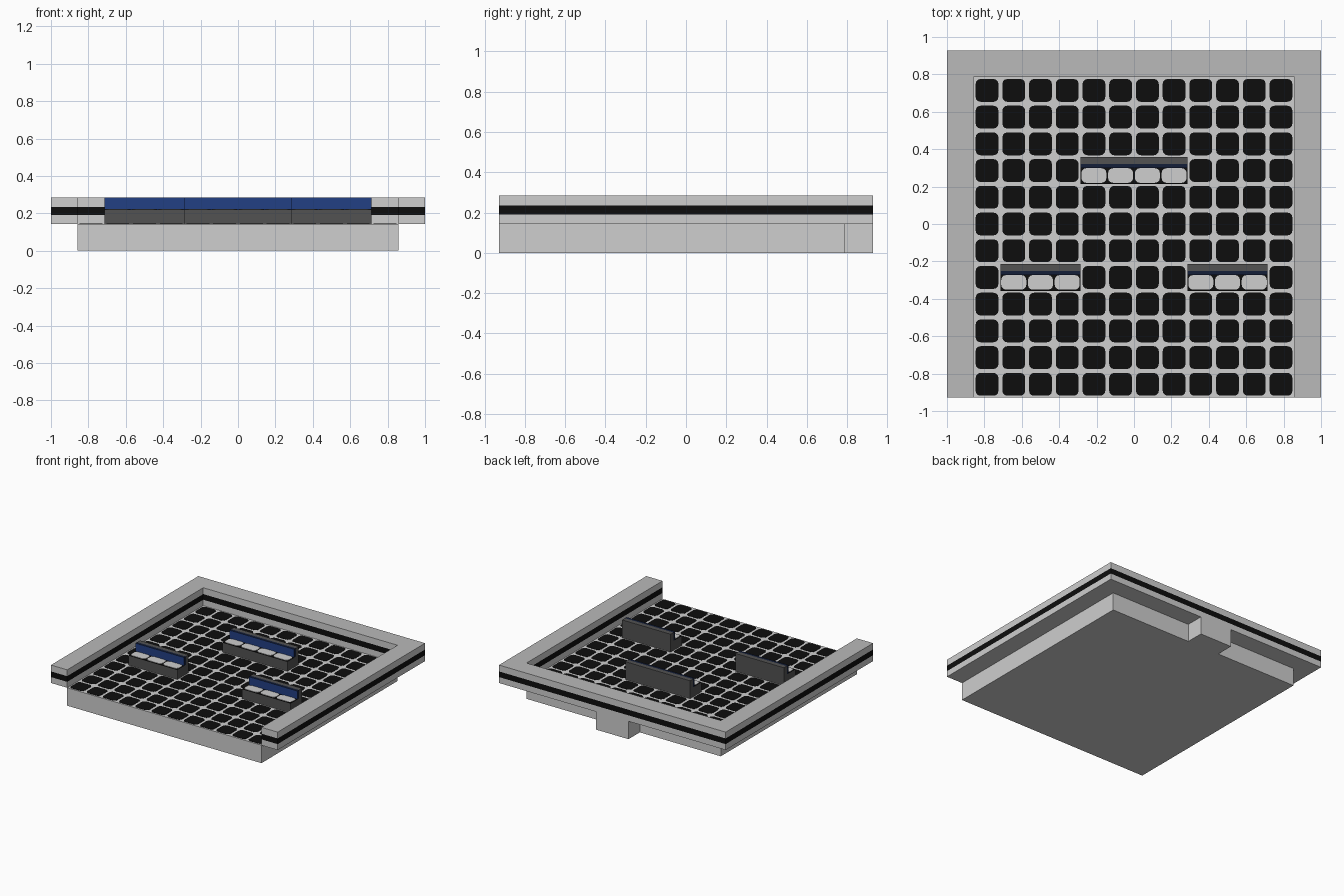
import bpy, bmesh, math
from mathutils import Vector

if "Cube" in bpy.data.objects:
    bpy.data.objects.remove(bpy.data.objects["Cube"])

U = 1 / 7            # grid cell size
TOP = U              # floor height


def mat(name, r, g, b):
    m = bpy.data.materials.new(name)
    m.diffuse_color = (r, g, b, 1)
    m.use_nodes = True
    m.node_tree.nodes["Principled BSDF"].inputs["Base Color"].default_value = m.diffuse_color
    return m


LIGHT = mat("light_grey", 0.62, 0.62, 0.62)
MID = mat("mid_grey", 0.49, 0.49, 0.49)
BLACK = mat("black", 0.004, 0.004, 0.004)
DARK = mat("dark_grey", 0.085, 0.085, 0.085)
BLUE = mat("blue", 0.016, 0.05, 0.23)
NAVY = mat("navy", 0.007, 0.013, 0.04)


def finish(name, bm, mats):
    bmesh.ops.recalc_face_normals(bm, faces=bm.faces)
    me = bpy.data.meshes.new(name)
    bm.to_mesh(me)
    bm.free()
    for m in mats:
        me.materials.append(m)
    ob = bpy.data.objects.new(name, me)
    bpy.context.collection.objects.link(ob)
    return ob


def prism(bm, pts, z0, z1):
    # extrude a flat outline upwards
    low = [bm.verts.new((x, y, z0)) for x, y in pts]
    high = [bm.verts.new((x, y, z1)) for x, y in pts]
    bm.faces.new(low[::-1])
    bm.faces.new(high)
    n = len(pts)
    for i in range(n):
        j = (i + 1) % n
        bm.faces.new((low[i], low[j], high[j], high[i]))


def rect(x0, x1, y0, y1):
    return [(x0, y0), (x1, y0), (x1, y1), (x0, y1)]


def rounded(cx, cy, hx, hy, r, n=3):
    pts = []
    for k, (sx, sy) in enumerate(((1, 1), (-1, 1), (-1, -1), (1, -1))):
        for i in range(n + 1):
            a = math.pi / 2 * (k + i / n)
            pts.append((cx + sx * (hx - r) + r * math.cos(a),
                        cy + sy * (hy - r) + r * math.sin(a)))
    return pts


def box(name, x0, x1, y0, y1, z0, z1, m):
    bm = bmesh.new()
    prism(bm, rect(x0, x1, y0, y1), z0, z1)
    return finish(name, bm, [m])


# floor slab, with a tab under the back rail
bm = bmesh.new()
prism(bm, [(-6 * U, -6.5 * U), (6 * U, -6.5 * U), (6 * U, 5.5 * U), (U, 5.5 * U),
           (U, 6.5 * U), (-U, 6.5 * U), (-U, 5.5 * U), (-6 * U, 5.5 * U)], 0, TOP)
finish("floor_slab", bm, [LIGHT])

# black rounded floor tiles
bm = bmesh.new()
for i in range(12):
    for j in range(12):
        prism(bm, rounded((i - 5.5) * U, (j - 6) * U, 0.061, 0.061, 0.026),
              TOP - 0.001, TOP + 0.002)
finish("floor_tiles", bm, [BLACK])


# rails with a black stripe around the sides
def rail(name, x0, x1, y0, y1):
    bm = bmesh.new()
    prism(bm, rect(x0, x1, y0, y1), TOP, 2 * U)
    for z in (0.19, 0.235):
        bmesh.ops.bisect_plane(bm, geom=bm.verts[:] + bm.edges[:] + bm.faces[:],
                               plane_co=(0, 0, z), plane_no=(0, 0, 1))
    for f in bm.faces:
        z = f.calc_center_median().z
        f.material_index = 1 if 0.19 < z < 0.235 else (2 if z > 2 * U - 0.001 else 0)
    finish(name, bm, [LIGHT, BLACK, MID])


rail("left_rail", -7 * U, -6 * U, -6.5 * U, 6.5 * U)
rail("right_rail", 6 * U, 7 * U, -6.5 * U, 6.5 * U)
rail("back_rail", -6 * U, 6 * U, 5.5 * U, 6.5 * U)


# benches: dark frame, blue backrest cushions, light seat pads
def bench(name, x0, count, y0):
    x1, y1, seat = x0 + count * U, y0 + U, 0.219
    bm = bmesh.new()
    prof = [(y0, TOP), (y1, TOP), (y1, 2 * U), (y1 - 0.036, 2 * U),
            (y1 - 0.036, seat), (y0, seat)]
    a = [bm.verts.new((x0, y, z)) for y, z in prof]
    f = bm.faces.new(a)
    ext = bmesh.ops.extrude_face_region(bm, geom=[f])
    bmesh.ops.translate(bm, vec=Vector((x1 - x0, 0, 0)),
                        verts=[v for v in ext["geom"] if isinstance(v, bmesh.types.BMVert)])
    finish(name + "_frame", bm, [DARK])

    bm = bmesh.new()
    prism(bm, rect(x0, x1, y1 - 0.058, y1 - 0.036), seat, 2 * U)
    bm.normal_update()
    for f in bm.faces:
        f.material_index = 0 if f.normal.y < -0.5 else 1
    finish(name + "_backrest", bm, [BLUE, NAVY])

    # dark seat surface with a light pad for each place
    box(name + "_seat", x0, x1, y0, y1 - 0.058, seat, seat + 0.002, BLACK)
    bm = bmesh.new()
    for i in range(count):
        prism(bm, rounded(x0 + (i + 0.5) * U, y0 + 0.045, 0.067, 0.039, 0.026),
              seat, seat + 0.005)
    finish(name + "_pads", bm, [LIGHT])


bench("back_bench", -2 * U, 4, 1.5 * U)
bench("left_bench", -5 * U, 3, -2.5 * U)
bench("right_bench", 2 * U, 3, -2.5 * U)
